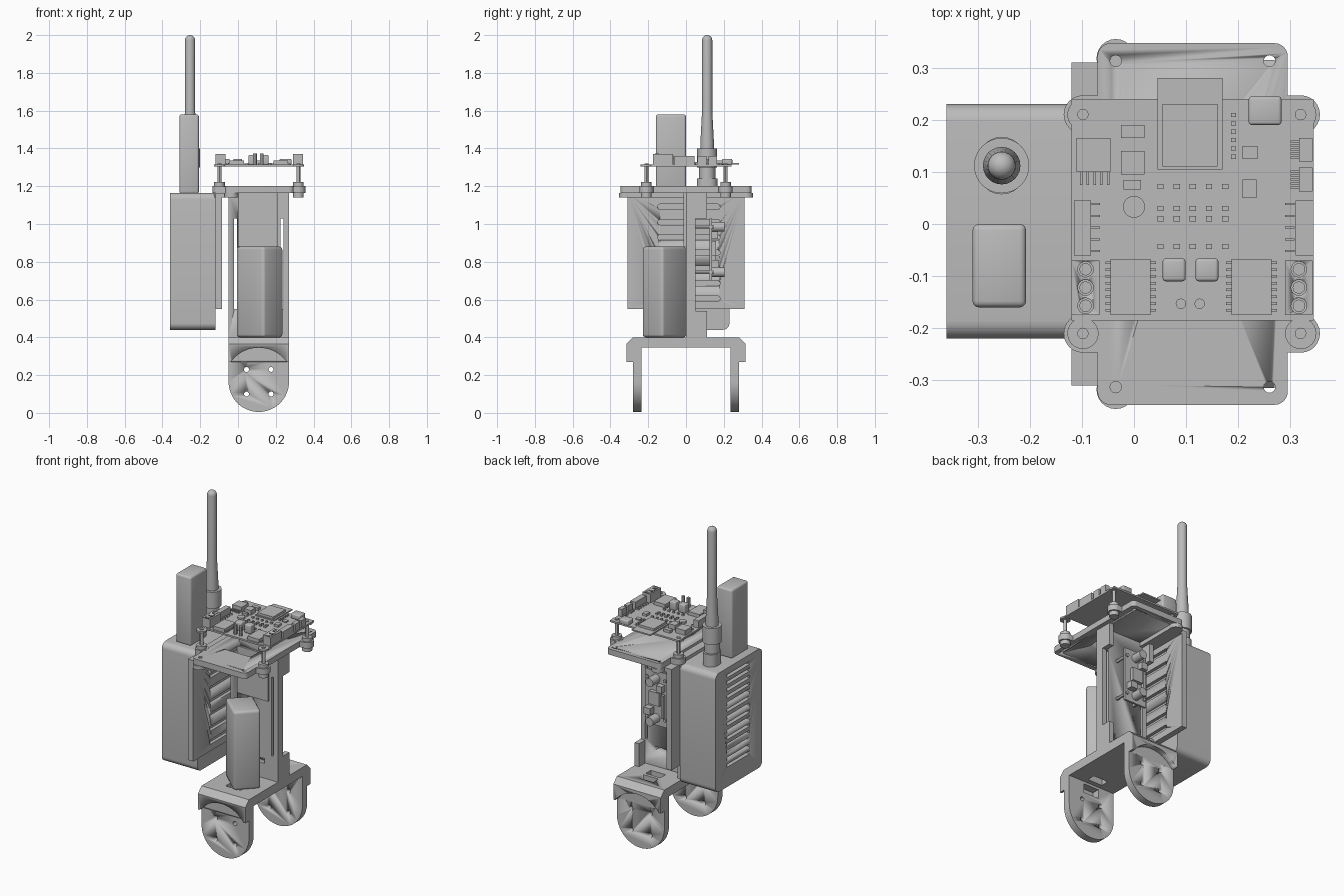
import bpy, bmesh, math
from mathutils import Vector

cube = bpy.data.objects.get("Cube")
if cube:
    bpy.data.objects.remove(cube, do_unlink=True)

grey = bpy.data.materials.new("plain grey")
grey.use_nodes = True
grey.diffuse_color = (0.5, 0.5, 0.5, 1)
grey.node_tree.nodes["Principled BSDF"].inputs["Base Color"].default_value = (0.5, 0.5, 0.5, 1)


def activate(ob):
    bpy.ops.object.select_all(action='DESELECT')
    ob.select_set(True)
    bpy.context.view_layer.objects.active = ob


def prism(name, pts, axis, lo, hi, bevel=0.0):
    """Extrude a 2D outline along an axis."""
    def place(p, h):
        return {'x': (h, p[0], p[1]), 'y': (p[0], h, p[1]), 'z': (p[0], p[1], h)}[axis]
    bm = bmesh.new()
    face = bm.faces.new([bm.verts.new(place(p, lo)) for p in pts])
    ext = bmesh.ops.extrude_face_region(bm, geom=[face])
    move = Vector(place((0, 0), hi - lo))
    for v in ext["geom"]:
        if isinstance(v, bmesh.types.BMVert):
            v.co += move
    if bevel:
        bmesh.ops.bevel(bm, geom=bm.edges[:], offset=bevel, segments=3, profile=0.5, affect='EDGES')
    bmesh.ops.recalc_face_normals(bm, faces=bm.faces)
    me = bpy.data.meshes.new(name)
    bm.to_mesh(me)
    bm.free()
    me.materials.append(grey)
    ob = bpy.data.objects.new(name, me)
    bpy.context.collection.objects.link(ob)
    activate(ob)
    bpy.ops.object.shade_smooth_by_angle(angle=math.radians(30))
    return ob


def arc(cx, cy, r, a0, a1, n):
    steps = [math.radians(a0 + (a1 - a0) * i / n) for i in range(n + 1)]
    return [(cx + r * math.cos(a), cy + r * math.sin(a)) for a in steps]


def rounded(x0, x1, y0, y1, r):
    return (arc(x1 - r, y1 - r, r, 0, 90, 6) + arc(x0 + r, y1 - r, r, 90, 180, 6)
            + arc(x0 + r, y0 + r, r, 180, 270, 6) + arc(x1 - r, y0 + r, r, 270, 360, 6))


def box(name, x0, x1, y0, y1, z0, z1, bevel=0.0):
    return prism(name, [(x0, y0), (x1, y0), (x1, y1), (x0, y1)], 'z', z0, z1, bevel)


def rod(name, a, b, r, axis, lo, hi, n=24):
    return prism(name, arc(a, b, r, 0, 360 - 360 / n, n - 1), axis, lo, hi)


def combine(ob, others, op):
    for other in others:
        mod = ob.modifiers.new("shape", 'BOOLEAN')
        mod.object, mod.operation, mod.solver = other, op, 'EXACT'
        activate(ob)
        bpy.ops.object.modifier_apply(modifier=mod.name)
        bpy.data.objects.remove(other, do_unlink=True)
    return ob


def cut(ob, cutters):
    return combine(ob, cutters, 'DIFFERENCE')


# Lower U bracket with arched hoods and round feet
mid = 0.11
half = [(0.28, 0.4), (0.315, 0.365), (0.315, 0.27), (0.28, 0.27), (0.28, 0.345)]
bracket = prism("base_bracket", half + [(-y, z) for y, z in reversed(half)], 'x', -0.05, 0.27)
cutters = [box("hole", 0.06, 0.16, y - 0.025, y + 0.025, 0.3, 0.5) for y in (-0.18, 0.135, 0.205)]
for s in (-1, 1):
    lo, hi = sorted((s * 0.2801, s * 0.34))
    cutters.append(rod("arch", mid, 0.162, 0.183, 'y', lo, hi, 64))
cut(bracket, cutters)
for s, name in ((-1, "front_foot"), (1, "back_foot")):
    lo, hi = sorted((s * 0.235, s * 0.28))
    foot = prism(name, arc(mid, 0.165, 0.16, 180, 360, 32) + [(0.27, 0.36), (-0.05, 0.36)], 'y', lo, hi)
    holes = [rod("hole", x, z, 0.013, 'y', -0.4, 0.4, 16) for x in (0.045, 0.175) for z in (0.1, 0.23)]
    cut(foot, holes + [box("window", 0.06, 0.165, -0.4, 0.4, 0.275, 0.33)])

# Upright column with slits and corner tabs
column = box("column_plate", -0.05, 0.27, 0.0, 0.05, 0.395, 1.165)
cut(column, [box("slit", x, x + 0.016, -0.1, 0.2, 0.55, 1.03) for x in (-0.02, 0.225)]
    + [box("slot", 0.04, 0.18, -0.1, 0.2, 0.49, 0.52)])
box("column_front_panel", 0.0, 0.21, -0.012, 0.0, 0.88, 1.165)
for x in (-0.05, 0.24):
    for z0, z1, name in ((0.395, 0.54, "lower_tab"), (1.03, 1.165, "upper_tab")):
        box(name, x, x + 0.03, 0.05, 0.11, z0, z1)

# Rotated pack in front of the column
prism("front_pack", [(-0.014, -0.1), (0.135, -0.235), (0.242, -0.125), (0.095, 0.008)],
      'z', 0.4, 0.88, 0.016)

# Small circuit board behind the column
box("rear_board", 0.03, 0.18, 0.125, 0.137, 0.7, 1.03)
box("rear_chip", 0.07, 0.14, 0.137, 0.16, 0.83, 0.91)
box("rear_socket", 0.045, 0.085, 0.137, 0.17, 0.92, 0.96)
box("rear_header", 0.045, 0.06, 0.137, 0.155, 0.76, 0.9)
box("rear_coil", 0.12, 0.165, 0.137, 0.175, 0.77, 0.81)
for z in (0.745, 0.985):
    rod("rear_sensor", 0.105, z, 0.026, 'y', 0.137, 0.205)
    for x in (0.045, 0.165):
        rod("rear_standoff", x, z, 0.01, 'y', 0.05, 0.145, 12)

# Side case with vents on its outer face
case = prism("side_case", rounded(-0.22, 0.23, 0.44, 1.165, 0.035), 'x', -0.36, -0.12)
cut(case, [box("vent", -0.4, -0.335, -0.1, 0.12, 0.56 + i * 0.042, 0.578 + i * 0.042) for i in range(14)])

# Wider vented lid and its mounting flange
lid = box("case_lid", -0.12, -0.085, -0.31, 0.31, 0.55, 1.165)
cut(lid, [prism("vent", rounded(-0.15, 0.18, z - 0.014, z + 0.014, 0.013), 'x', -0.105, 0)
          for z in [0.605 + 0.081 * i for i in range(7)]])
box("lid_flange", -0.09, -0.0, -0.31, 0.31, 1.14, 1.165)
for y in (-0.318, 0.318):
    rod("flange_tab", -0.035, y, 0.037, 'z', 1.14, 1.165)

# Top plate with four ears
plate = prism("top_plate", rounded(-0.07, 0.295, -0.347, 0.347, 0.025), 'z', 1.165, 1.2)
cut(plate, [rod("hole", x, y, 0.011, 'z', 1.1, 1.3, 16) for x in (-0.035, 0.26) for y in (-0.313, 0.313)]
    + [prism("window", rounded(0.01, 0.19, -0.15, 0.0, 0.01), 'z', 1.1, 1.3)])
for y in (-0.21, 0.21):
    box("ear_arm", -0.1, 0.32, y - 0.037, y + 0.037, 1.1655, 1.1995)
    for x in (-0.098, 0.32):
        rod("plate_ear", x, y, 0.037, 'z', 1.165, 1.202)
        rod("ear_boss", x, y, 0.028, 'z', 1.14, 1.222)
        rod("standoff", x, y, 0.011, 'z', 1.2, 1.32, 12)
        rod("board_ear", x, y, 0.03, 'z', 1.304, 1.314)
box("side_strip", -0.12, -0.07, -0.24, 0.24, 1.165, 1.185)

# Main circuit board
box("main_board", -0.12, 0.345, -0.185, 0.24, 1.305, 1.315)
top = 1.314


def chip(name, x0, x1, y0, y1, h, bevel=0.0):
    return box(name, x0, x1, y0, y1, top, top + h, bevel)


# Radio module, socket and power parts
chip("radio_board", 0.045, 0.17, 0.105, 0.28, 0.008)
chip("radio_shield", 0.055, 0.16, 0.11, 0.23, 0.022)
chip("data_socket", 0.22, 0.283, 0.19, 0.245, 0.03, 0.006)
chip("regulator", -0.11, -0.045, 0.1, 0.165, 0.03)
chip("power_chip", -0.025, 0.02, 0.165, 0.19, 0.018)
chip("square_coil", -0.025, 0.02, 0.095, 0.14, 0.03)
chip("diode", -0.02, 0.013, 0.066, 0.084, 0.018)
chip("usb_chip", 0.208, 0.235, 0.05, 0.085, 0.015)
chip("sensor_chip", 0.208, 0.237, 0.125, 0.15, 0.008)
rod("coin_part", 0.0, 0.033, 0.021, 'z', top, top + 0.012)
for i in range(5):
    chip("regulator_pin", -0.104 + i * 0.013, -0.099 + i * 0.013, 0.075, 0.1, 0.01)

# Driver chips with legs, coils and indicator pins
for x in (-0.045, 0.187):
    chip("driver_chip", x, x + 0.077, -0.175, -0.067, 0.022)
    for i in range(8):
        y = -0.168 + i * 0.013
        chip("driver_legs", x - 0.01, x + 0.087, y, y + 0.005, 0.006)
for x in (0.077, 0.14):
    chip("coil", x - 0.022, x + 0.022, -0.11, -0.066, 0.052, 0.006)
for x in (0.09, 0.126):
    rod("indicator", x, -0.153, 0.01, 'z', top, top + 0.058, 12)

# Screw terminals, plugs and their pins along the edges
for x0, x1 in ((-0.12, -0.066), (0.29, 0.343)):
    cx = (x0 + x1) / 2
    terminal = chip("screw_terminal", x0, x1, -0.175, -0.07, 0.056)
    for y in (-0.157, -0.122, -0.087):
        cut(terminal, [rod("well", cx, y, 0.015, 'z', top + 0.04, 2, 16)])
        rod("terminal_screw", cx, y, 0.012, 'z', top + 0.038, top + 0.048, 12)
for x0, x1, y0, y1, pin in ((-0.115, -0.083, -0.06, 0.045, -0.083), (0.31, 0.345, -0.06, 0.045, 0.29),
                            (0.317, 0.343, 0.12, 0.165, 0.3), (0.317, 0.343, 0.062, 0.108, 0.3)):
    chip("edge_plug", x0, x1, y0, y1, 0.045)
    for i in range(5):
        y = y0 + 0.006 + i * (y1 - y0 - 0.015) / 4
        chip("plug_pin", pin, pin + 0.018, y, y + 0.004, 0.01)

# Rows of tiny parts
for i in range(5):
    for y in (0.072, 0.03, 0.01, -0.043):
        chip("tiny_part", 0.045 + i * 0.031, 0.057 + i * 0.031, y - 0.005, y + 0.005, 0.01)
for i in range(6):
    chip("tiny_part", 0.186, 0.196, 0.125 + i * 0.016, 0.133 + i * 0.016, 0.008)

# Tower block and antenna on the case
box("tower_block", -0.31, -0.207, -0.16, 0.0, 1.16, 1.58, 0.012)
ax, ay = -0.254, 0.112
prism("antenna_base", rounded(ax - 0.045, ax + 0.045, ay - 0.055, ay + 0.055, 0.044), 'z', 1.16, 1.24)
rod("antenna_neck", ax, ay, 0.043, 'z', 1.2, 1.32)
rod("antenna_collar", ax, ay, 0.053, 'z', 1.3, 1.4, 32)
bm = bmesh.new()
outline = [(0.0, 1.39), (0.036, 1.39), (0.036, 1.43), (0.027, 1.6)] + arc(0, 1.973, 0.027, 0, 90, 6)
verts = [bm.verts.new((ax + r, ay, z)) for r, z in outline]
edges = [bm.edges.new(pair) for pair in zip(verts, verts[1:])]
bmesh.ops.spin(bm, geom=verts + edges, cent=(ax, ay, 0), axis=(0, 0, 1), angle=math.tau, steps=24)
bmesh.ops.remove_doubles(bm, verts=bm.verts, dist=0.0005)
bmesh.ops.recalc_face_normals(bm, faces=bm.faces)
mesh = bpy.data.meshes.new("antenna_rod")
bm.to_mesh(mesh)
bm.free()
mesh.materials.append(grey)
antenna = bpy.data.objects.new("antenna_rod", mesh)
bpy.context.collection.objects.link(antenna)
activate(antenna)
bpy.ops.object.shade_smooth_by_angle(angle=math.radians(30))
